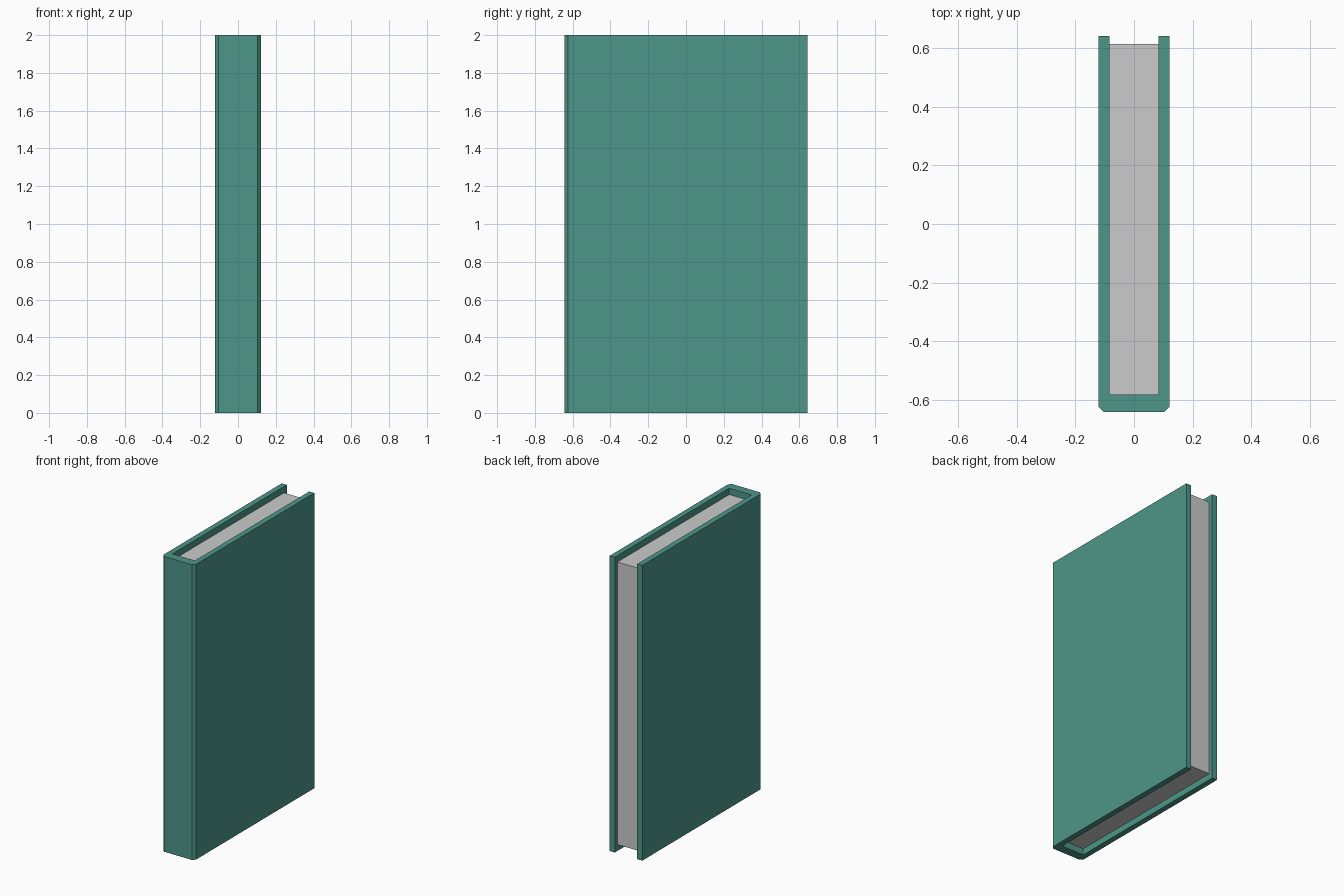
import bpy, bmesh

if "Cube" in bpy.data.objects:
    bpy.data.objects.remove(bpy.data.objects["Cube"])


def extrude_profile(name, pts, z0, z1):
    """Closed XY outline extruded from z0 to z1."""
    bm = bmesh.new()
    face = bm.faces.new([bm.verts.new((x, y, z0)) for x, y in pts])
    ret = bmesh.ops.extrude_face_region(bm, geom=[face])
    top = [v for v in ret["geom"] if isinstance(v, bmesh.types.BMVert)]
    bmesh.ops.translate(bm, vec=(0, 0, z1 - z0), verts=top)
    bmesh.ops.recalc_face_normals(bm, faces=bm.faces)
    mesh = bpy.data.meshes.new(name)
    bm.to_mesh(mesh)
    bm.free()
    obj = bpy.data.objects.new(name, mesh)
    bpy.context.collection.objects.link(obj)
    return obj


HALF_W, HALF_D, HEIGHT = 0.122, 0.642, 2.0
INNER_W, SPINE_Y = 0.084, -0.582
CHAMFER, RECESS = 0.018, 0.043
PAGE_FRONT = 0.614

# Cover: U-shaped section with chamfered spine corners, mirrored across x
half = [(INNER_W, SPINE_Y), (INNER_W, HALF_D), (HALF_W, HALF_D),
        (HALF_W, -HALF_D + CHAMFER), (HALF_W - CHAMFER, -HALF_D)]
outline = half + [(-x, y) for x, y in reversed(half)]
cover = extrude_profile("cover", outline, 0, HEIGHT)
mat = bpy.data.materials.new("teal_cover")
mat.diffuse_color = (0.076, 0.305, 0.25, 1)
mat.use_nodes = True
mat.node_tree.nodes["Principled BSDF"].inputs["Base Color"].default_value = mat.diffuse_color
cover.data.materials.append(mat)

# Page block, set in from the cover's top, bottom and fore edges
pages = [(-INNER_W, SPINE_Y), (INNER_W, SPINE_Y),
         (INNER_W, PAGE_FRONT), (-INNER_W, PAGE_FRONT)]
extrude_profile("pages", pages, RECESS, HEIGHT - RECESS)
